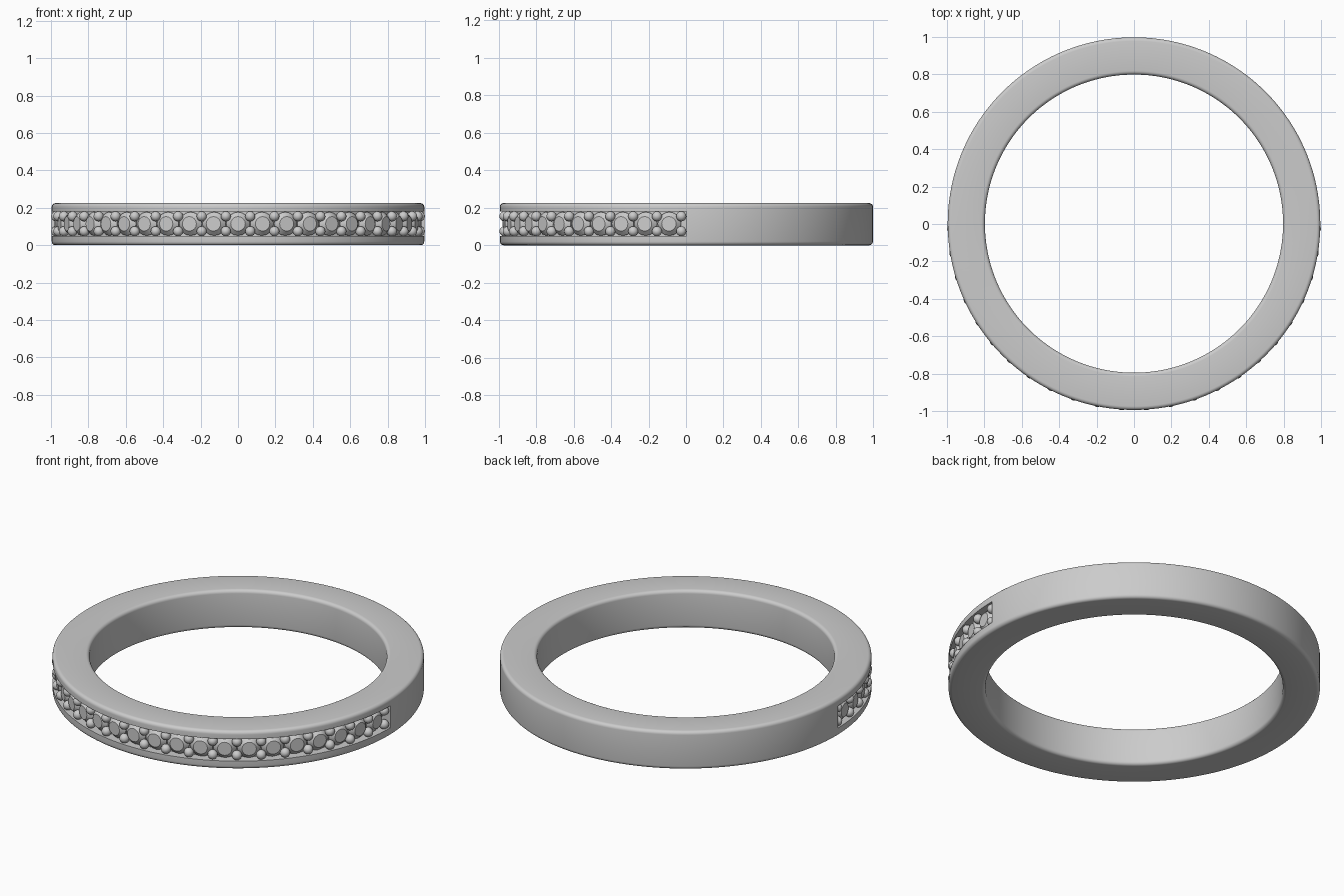
import bpy, bmesh
from math import pi, radians, cos, sin
from mathutils import Matrix, Vector

if "Cube" in bpy.data.objects:
    bpy.data.objects.remove(bpy.data.objects["Cube"])

R_OUT, R_IN, H = 0.996, 0.797, 0.225
ZC = H / 2 + 0.002          # centre line of the stone row
N_BEADS = 24                # bead pairs over the front half
SHIFT = 0.002               # keeps the whole ring centred in y


def make_object(name, bm, angle=30):
    bmesh.ops.recalc_face_normals(bm, faces=bm.faces)
    mesh = bpy.data.meshes.new(name)
    bm.to_mesh(mesh)
    bm.free()
    ob = bpy.data.objects.new(name, mesh)
    ob.location.y = SHIFT
    bpy.context.collection.objects.link(ob)
    bpy.ops.object.select_all(action='DESELECT')
    bpy.context.view_layer.objects.active = ob
    ob.select_set(True)
    bpy.ops.object.shade_smooth_by_angle(angle=radians(angle))
    return ob


def sweep(profile, a0, a1, n):
    """Sweep a closed (radius, z) profile around z; caps the ends of partial sweeps."""
    bm = bmesh.new()
    full = abs(a1 - a0 - 2 * pi) < 1e-6
    rows = []
    for i in range(n if full else n + 1):
        a = a0 + (a1 - a0) * i / n
        rows.append([bm.verts.new((r * cos(a), r * sin(a), z)) for r, z in profile])
    m = len(profile)
    for i in range(n):
        p, q = rows[i], rows[(i + 1) % len(rows)]
        for j in range(m):
            k = (j + 1) % m
            bm.faces.new((p[j], q[j], q[k], p[k]))
    if not full:
        bm.faces.new(rows[0])
        bm.faces.new(rows[-1])
    return bm


def rounded_rect(r0, r1, z0, z1, rad, steps=5):
    pts = []
    corners = [(r1 - rad, z1 - rad, 0), (r0 + rad, z1 - rad, 90),
               (r0 + rad, z0 + rad, 180), (r1 - rad, z0 + rad, 270)]
    for cr, cz, start in corners:
        for s in range(steps + 1):
            a = radians(start + 90 * s / steps)
            pts.append((cr + rad * cos(a), cz + rad * sin(a)))
    return pts


def radial_frame(a, r, z):
    """Matrix placing local +z along the outward radius."""
    out = Vector((cos(a), sin(a), 0))
    side = Vector((-sin(a), cos(a), 0))
    up = out.cross(side)
    m = Matrix((side, up, out)).transposed().to_4x4()
    m.translation = out * r + Vector((0, 0, z))
    return m


# Band with softened edges
band = make_object("band", sweep(rounded_rect(R_IN, R_OUT, 0, H, 0.02), 0, 2 * pi, 192))

# Channel cut into the front half of the band
cutter = make_object("channel_cutter", sweep(
    [(0.94, ZC - 0.065), (1.1, ZC - 0.065), (1.1, ZC + 0.065), (0.94, ZC + 0.065)],
    pi, 2 * pi, 96))
cutter.hide_render = True
mod = band.modifiers.new("channel", 'BOOLEAN')
mod.operation, mod.solver, mod.object = 'DIFFERENCE', 'EXACT', cutter
bpy.context.view_layer.objects.active = band
bpy.ops.object.modifier_apply(modifier=mod.name)
bpy.data.objects.remove(cutter)
bpy.ops.object.select_all(action='DESELECT')
band.select_set(True)
bpy.ops.object.shade_smooth_by_angle(angle=radians(30))

first, last = radians(181.6), radians(358.4)
pitch = (last - first) / (N_BEADS - 1)

# Faceted stones: pavilion, girdle, crown and flat table
bm = bmesh.new()
for i in range(N_BEADS - 1):
    frame = radial_frame(first + pitch * (i + 0.5), 0.957, ZC)
    rings = []
    for rad, h in [(0.012, -0.045), (0.063, -0.006), (0.063, 0.0), (0.039, 0.024)]:
        rings.append([bm.verts.new(frame @ Vector((rad * cos(t * pi / 8), rad * sin(t * pi / 8), h)))
                      for t in range(16)])
    for lo, hi in zip(rings, rings[1:]):
        for t in range(16):
            u = (t + 1) % 16
            bm.faces.new((lo[t], lo[u], hi[u], hi[t]))
    bm.faces.new(rings[0][::-1])
    bm.faces.new(rings[-1])
make_object("stones", bm, 25)

# Bead prongs in pairs between the stones
bm = bmesh.new()
for i in range(N_BEADS):
    for dz in (-0.04, 0.04):
        bmesh.ops.create_uvsphere(bm, u_segments=16, v_segments=10, radius=0.027,
                                  matrix=radial_frame(first + pitch * i, 0.973, ZC + dz))
make_object("bead_prongs", bm, 60)
